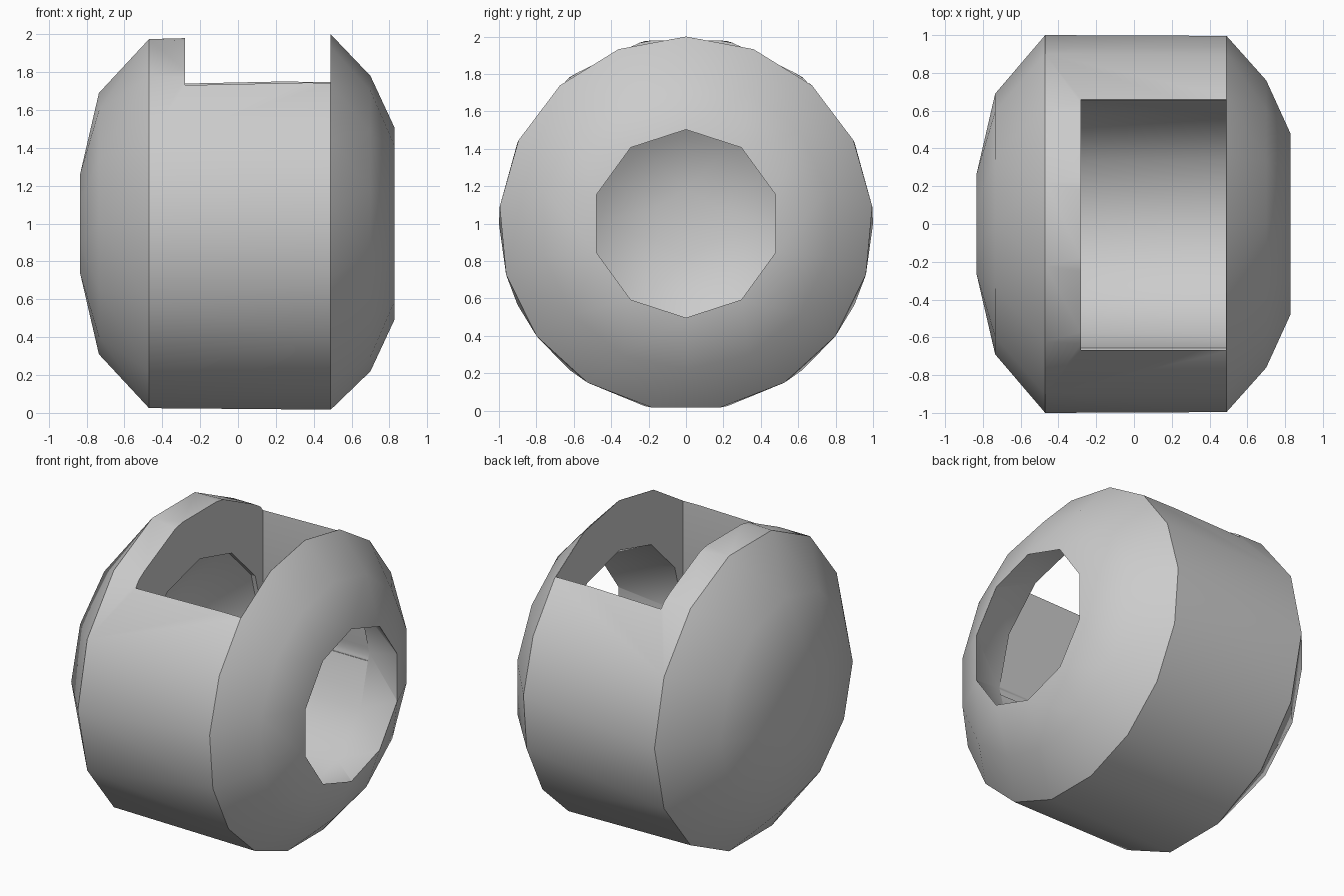
import bpy, bmesh
from math import sin, cos, pi, radians

cube = bpy.data.objects.get("Cube")
if cube:
    bpy.data.objects.remove(cube, do_unlink=True)

grey = bpy.data.materials.new("plain grey")
grey.use_nodes = True
grey.diffuse_color = (0.6, 0.6, 0.6, 1)
grey.node_tree.nodes["Principled BSDF"].inputs["Base Color"].default_value = (0.6, 0.6, 0.6, 1)


def add_object(name, bm):
    bmesh.ops.recalc_face_normals(bm, faces=bm.faces)
    mesh = bpy.data.meshes.new(name)
    bm.to_mesh(mesh)
    bm.free()
    mesh.materials.append(grey)
    obj = bpy.data.objects.new(name, mesh)
    bpy.context.collection.objects.link(obj)
    return obj


def hull_of_rings(name, rings):
    """Wrap rings (x, radius, sides, start angle in degrees) around the x axis."""
    bm = bmesh.new()
    for x, r, sides, start in rings:
        for i in range(sides):
            a = radians(start) + 2 * pi * i / sides
            bm.verts.new((x, r * cos(a), 1 + r * sin(a)))
    hull = bmesh.ops.convex_hull(bm, input=bm.verts)
    loose = {v for v in hull["geom_interior"] if isinstance(v, bmesh.types.BMVert)}
    bmesh.ops.delete(bm, geom=list(loose), context="VERTS")
    bmesh.ops.dissolve_limit(bm, angle_limit=radians(0.5),
                             verts=bm.verts, edges=bm.edges)
    return add_object(name, bm)


def box(name, low, high):
    bm = bmesh.new()
    bmesh.ops.create_cube(bm, size=1)
    for v in bm.verts:
        v.co = [(a + b) / 2 + c * (b - a) for a, b, c in zip(low, high, v.co)]
    return add_object(name, bm)


# Barrel with a closed dome on one end and a sloped collar on the other
body = hull_of_rings("barrel_shell", [
    (-0.835, 0.28, 8, 67.5), (-0.735, 0.69, 12, 90), (-0.47, 1, 14, 0),
    (0.49, 1, 17, 90), (0.7, 0.78, 14, 90), (0.828, 0.505, 10, 90)])

# Inner chamber with a flared mouth and a rounded far end
chamber = hull_of_rings("chamber_cutter", [
    (0.833, 0.5, 10, 90), (0.49, 0.67, 12, 90), (-0.31, 0.67, 12, 90),
    (-0.49, 0.46, 12, 90), (-0.56, 0.18, 6, 90)])

# Rectangular window in the top
window = box("window_cutter", (-0.28, -0.667, 0.95), (0.488, 0.66, 2.3))

bpy.context.view_layer.objects.active = body
for cutter in (chamber, window):
    cut = body.modifiers.new("cut", "BOOLEAN")
    cut.operation = "DIFFERENCE"
    cut.solver = "EXACT"
    cut.object = cutter
    bpy.ops.object.modifier_apply(modifier=cut.name)
    bpy.data.objects.remove(cutter, do_unlink=True)

# Soft shading with crisp rims
bpy.ops.object.select_all(action="DESELECT")
body.select_set(True)
bpy.ops.object.shade_smooth_by_angle(angle=radians(30))
